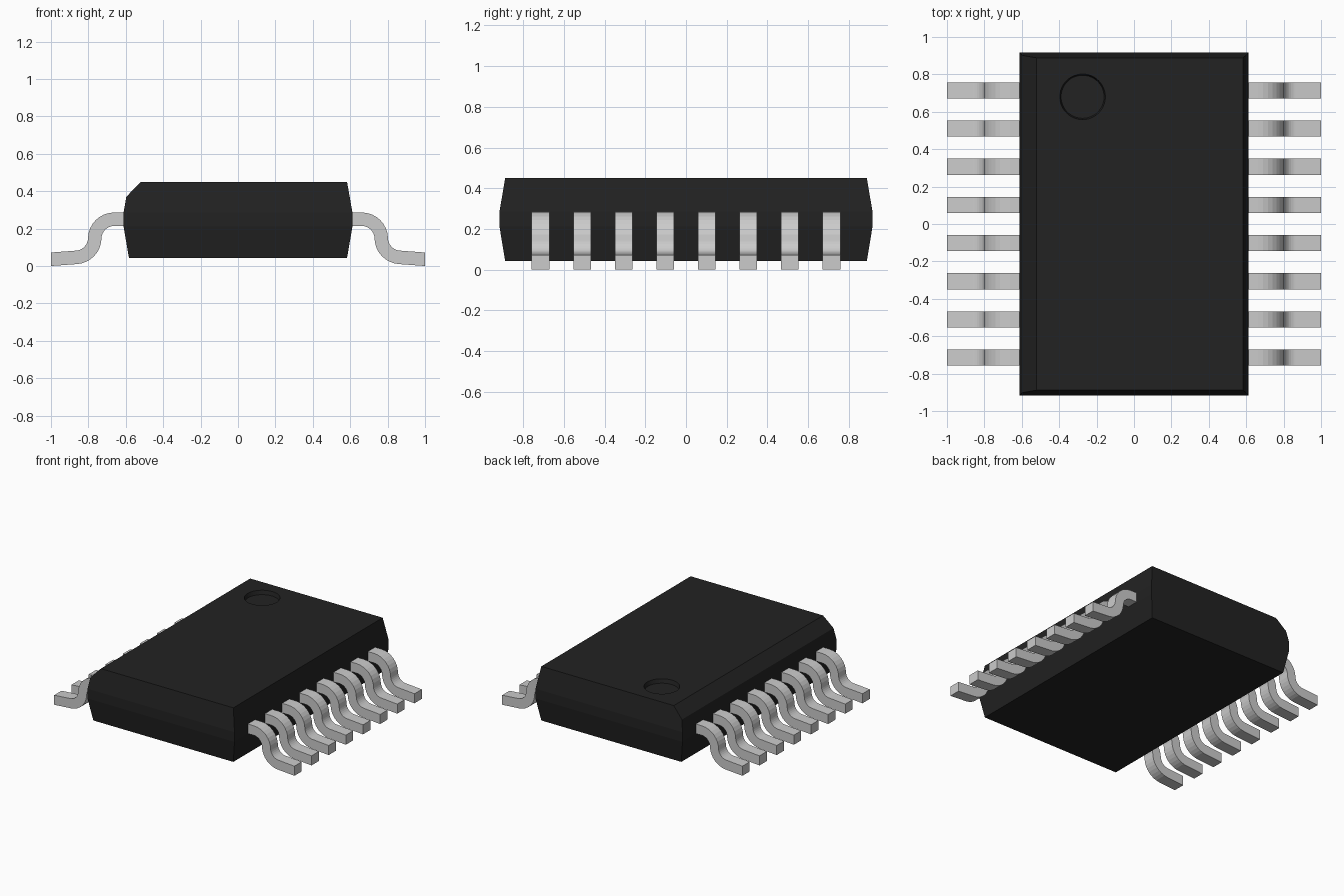
import bpy
import bmesh
from math import sin, cos, pi
from mathutils import Vector

cube = bpy.data.objects.get("Cube")
if cube:
    bpy.data.objects.remove(cube, do_unlink=True)


def add_object(name, mesh):
    obj = bpy.data.objects.new(name, mesh)
    bpy.context.collection.objects.link(obj)
    return obj


def finish_mesh(bm, name):
    bmesh.ops.recalc_face_normals(bm, faces=bm.faces[:])
    mesh = bpy.data.meshes.new(name)
    bm.to_mesh(mesh)
    bm.free()
    return mesh


def loft(rings):
    """Join equal-length rings of points into a closed solid."""
    bm = bmesh.new()
    loops = [[bm.verts.new(p) for p in ring] for ring in rings]
    n = len(loops[0])
    for a, b in zip(loops, loops[1:]):
        for i in range(n):
            j = (i + 1) % n
            bm.faces.new((a[i], a[j], b[j], b[i]))
    bm.faces.new(loops[0])
    bm.faces.new(loops[-1])
    return bm


# Moulded body with tapered sides
def rectangle(x, y, z):
    return [(-x, -y, z), (x, -y, z), (x, y, z), (-x, y, z)]


TOP = 0.45
bm = loft([rectangle(0.583, 0.888, 0.043), rectangle(0.612, 0.916, 0.212),
           rectangle(0.612, 0.916, 0.285), rectangle(0.583, 0.888, TOP)])

# Chamfer along the pin-one side
cut = bmesh.ops.bisect_plane(bm, geom=bm.verts[:] + bm.edges[:] + bm.faces[:],
                             plane_co=(-0.52, 0, TOP), plane_no=(-0.08, 0, 0.077),
                             clear_outer=True)
edges = [g for g in cut["geom_cut"] if isinstance(g, bmesh.types.BMEdge)]
bmesh.ops.holes_fill(bm, edges=edges, sides=0)
body = add_object("body", finish_mesh(bm, "body"))

black = bpy.data.materials.new("black_plastic")
black.use_nodes = True
black.diffuse_color = (0.016, 0.016, 0.016, 1)
black.node_tree.nodes["Principled BSDF"].inputs["Base Color"].default_value = black.diffuse_color
body.data.materials.append(black)

# Round orientation dimple
DEPTH = 0.03
bm = bmesh.new()
bmesh.ops.create_cone(bm, cap_ends=True, segments=48, radius1=0.115,
                      radius2=0.129, depth=2 * DEPTH)
cutter = add_object("dimple_cutter", finish_mesh(bm, "dimple_cutter"))
cutter.data.materials.append(black)
cutter.location = (-0.275, 0.68, TOP)
cutter.hide_render = True
cutter.hide_set(True)
cutter.display_type = 'WIRE'
dimple = body.modifiers.new("dimple", 'BOOLEAN')
dimple.operation = 'DIFFERENCE'
dimple.solver = 'EXACT'
dimple.object = cutter

# Gull-wing lead: centre line with normals, swept as a flat strip
THICK, WIDTH, RADIUS, STEPS = 0.072, 0.087, 0.104, 8
BEND_Z = 0.146
path = [(Vector((0.56, 0, 0.25)), Vector((0, 0, 1)))]
for i in range(STEPS + 1):
    a = pi / 2 * (1 - i / STEPS)
    n = Vector((cos(a), 0, sin(a)))
    path.append((Vector((0.662, 0, BEND_Z)) + n * RADIUS, n))
for i in range(1, STEPS + 1):
    a = pi + pi / 2 * i / STEPS * 0.95
    n = Vector((-cos(a), 0, -sin(a)))
    path.append((Vector((0.87, 0, BEND_Z + 0.004)) - n * RADIUS, n))
path.append((Vector((1, 0, THICK / 2)), Vector((0, 0, 1))))

half = Vector((0, WIDTH / 2, 0))
rings = []
for p, n in path:
    t = n * THICK / 2
    rings.append([p + t - half, p + t + half, p - t + half, p - t - half])
lead_mesh = finish_mesh(loft(rings), "lead")

# Eight leads along each side
PITCH = 0.204
for side, turn in (("left", 0), ("right", pi)):
    for i in range(8):
        lead = add_object(f"{side}_lead_{i + 1}", lead_mesh)
        lead.location.y = (i - 3.5) * PITCH
        lead.rotation_euler.z = turn
